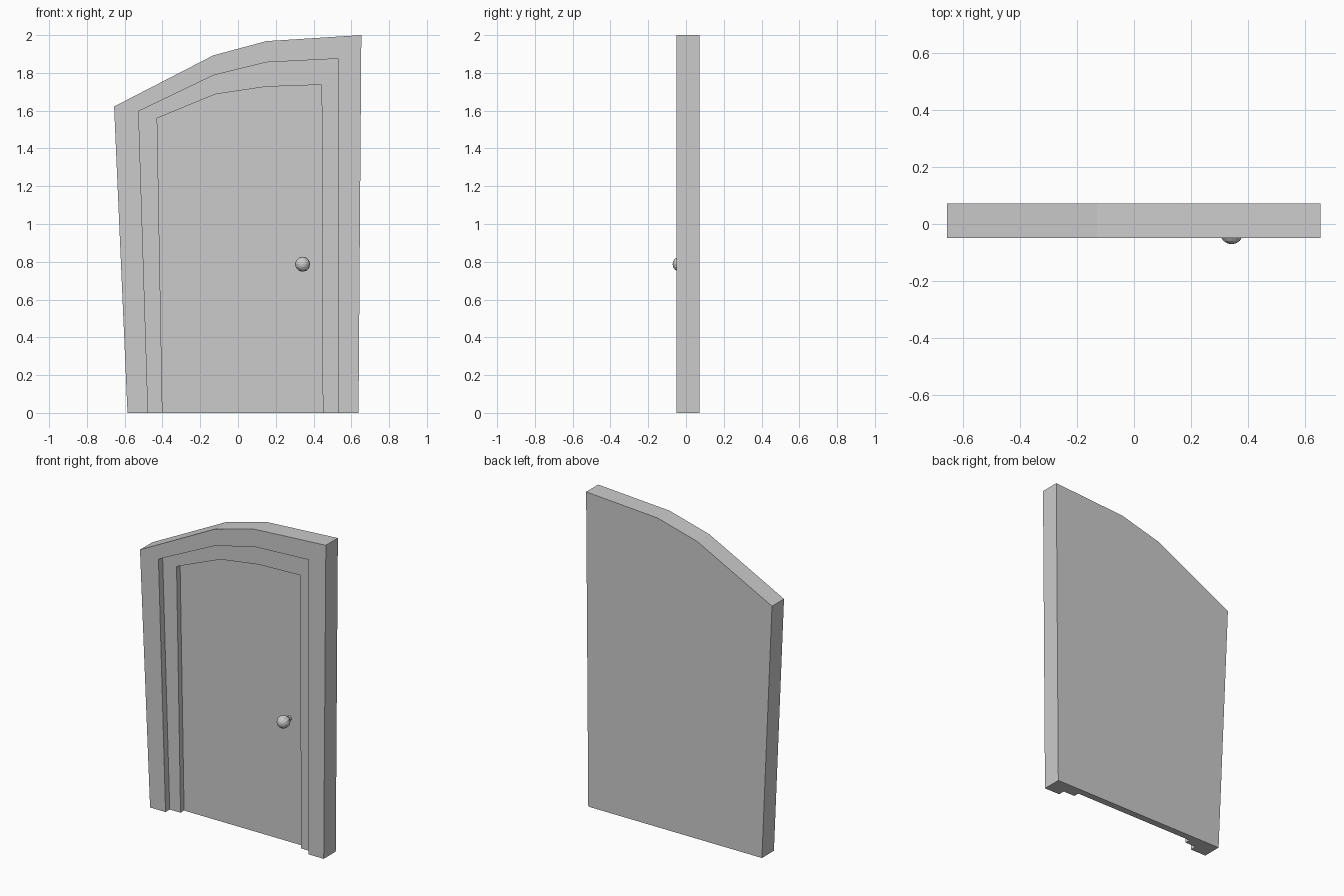
import bpy, bmesh, math
from mathutils import Matrix

if "Cube" in bpy.data.objects:
    bpy.data.objects.remove(bpy.data.objects["Cube"])

# Crooked arch profiles (x, z), left foot over the top to right foot
OUTER = [(-0.585, 0), (-0.656, 1.622), (-0.13, 1.893), (0.15, 1.968), (0.653, 2.0), (0.638, 0)]
MIDDLE = [(-0.476, 0), (-0.526, 1.597), (-0.13, 1.787), (0.15, 1.856), (0.53, 1.875), (0.53, 0)]
INNER = [(-0.40, 0), (-0.428, 1.56), (-0.12, 1.687), (0.15, 1.727), (0.443, 1.737), (0.449, 0)]
BACK, FRONT, STEP, PANEL = 0.072, -0.049, -0.007, 0.029


def finish(name, bm):
    bmesh.ops.recalc_face_normals(bm, faces=bm.faces)
    mesh = bpy.data.meshes.new(name)
    bm.to_mesh(mesh)
    bm.free()
    obj = bpy.data.objects.new(name, mesh)
    bpy.context.collection.objects.link(obj)
    return obj


# Stepped frame and door panel: one closed shell lofted through the profiles
bm = bmesh.new()
levels = [(OUTER, BACK), (OUTER, FRONT), (MIDDLE, FRONT),
          (MIDDLE, STEP), (INNER, STEP), (INNER, PANEL)]
rows = [[bm.verts.new((x, y, z)) for x, z in profile] for profile, y in levels]
for a, b in zip(rows, rows[1:]):
    for i in range(len(a) - 1):
        bm.faces.new((a[i], a[i + 1], b[i + 1], b[i]))
bm.faces.new(rows[0])
bm.faces.new(rows[-1])
bm.faces.new([r[0] for r in rows] + [r[-1] for r in reversed(rows)])
finish("door_and_frame", bm)

# Round knob, poles facing front and back
turn = Matrix.Rotation(math.pi / 2, 4, 'X')
bm = bmesh.new()
bmesh.ops.create_uvsphere(bm, u_segments=12, v_segments=8, radius=0.04,
                          matrix=Matrix.Translation((0.342, -0.031, 0.787)) @ turn)
finish("door_knob", bm)

# Short stem joining knob to door
bm = bmesh.new()
bmesh.ops.create_cone(bm, cap_ends=True, segments=8, radius1=0.016, radius2=0.016, depth=0.04,
                      matrix=Matrix.Translation((0.342, 0.015, 0.787)) @ turn)
finish("knob_stem", bm)
